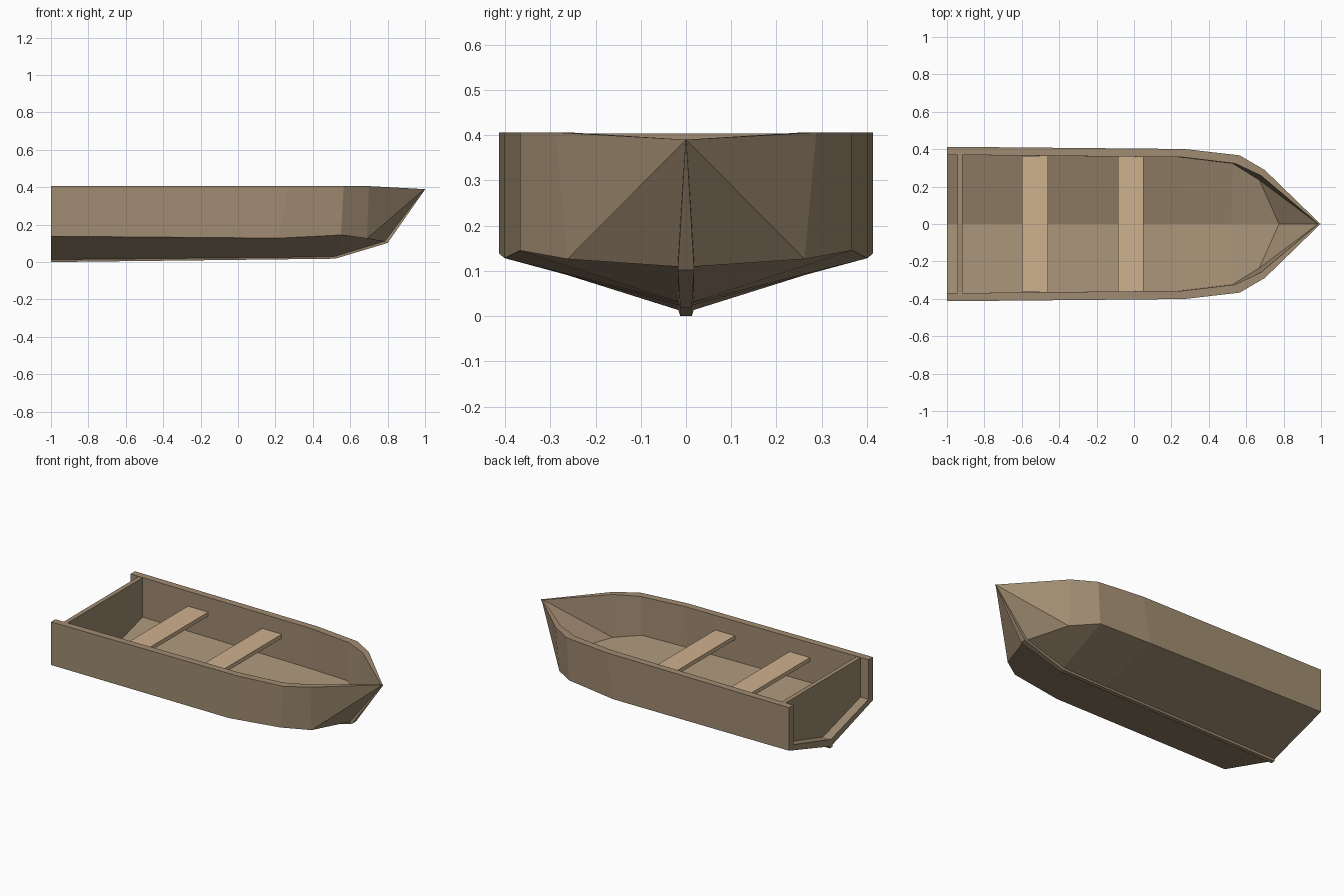
import bpy, bmesh

if "Cube" in bpy.data.objects:
    bpy.data.objects.remove(bpy.data.objects["Cube"])

def material(name, rgb):
    m = bpy.data.materials.new(name)
    m.diffuse_color = (*rgb, 1)
    m.use_nodes = True
    m.node_tree.nodes["Principled BSDF"].inputs["Base Color"].default_value = m.diffuse_color
    return m

hull_wood = material("hull_wood", (0.35, 0.26, 0.165))
seat_wood = material("seat_wood", (0.62, 0.44, 0.27))

def loft(name, outline_rows, faces_extra, mat, mirror=True):
    """Skin consecutive rows of points, then mirror across y."""
    bm = bmesh.new()
    rows = [[bm.verts.new(p) for p in r] for r in outline_rows]
    for a, b in zip(rows, rows[1:]):
        for i in range(len(a) - 1):
            bm.faces.new((a[i], a[i + 1], b[i + 1], b[i]))
    for f in faces_extra:
        bm.faces.new([rows[r][i] for r, i in f])
    bmesh.ops.remove_doubles(bm, verts=bm.verts, dist=0.0005)
    if mirror:
        geom = bm.verts[:] + bm.edges[:] + bm.faces[:]
        bmesh.ops.mirror(bm, geom=geom, axis='Y', merge_dist=0.0005)
    bmesh.ops.recalc_face_normals(bm, faces=bm.faces)
    me = bpy.data.meshes.new(name)
    bm.to_mesh(me)
    bm.free()
    ob = bpy.data.objects.new(name, me)
    bpy.context.collection.objects.link(ob)
    me.materials.append(mat)
    return ob

def box(name, x0, x1, y, z0, z1, mat):
    return loft(name, [[(x, -y, z0), (x, y, z0), (x, y, z1), (x, -y, z1), (x, -y, z0)]
                       for x in (x0, x1)],
                [[(r, i) for i in range(4)] for r in (0, 1)], mat, mirror=False)

# Hull sections: keel x, keel z, chine (x, y, z), gunwale (x, y)
outer = [(-1.0, 0.008, (-1.0, 0.413, 0.138), (-1.0, 0.413)),
         (0.22, 0.020, (0.22, 0.401, 0.128), (0.27, 0.401)),
         (0.52, 0.026, (0.55, 0.367, 0.145), (0.565, 0.367)),
         (0.79, 0.108, (0.69, 0.262, 0.126), (0.70, 0.288))]
inner = [(-1.0, 0.052, (-1.0, 0.370, 0.160), (-1.0, 0.370)),
         (0.22, 0.064, (0.24, 0.357, 0.155), (0.26, 0.357)),
         (0.52, 0.072, (0.53, 0.322, 0.168), (0.54, 0.324)),
         (0.775, 0.14, (0.67, 0.235, 0.15), (0.68, 0.258))]
top, tip, tip_z = 0.406, 0.997, 0.390

# Each row runs inner keel > inner chine > gunwale > outer chine > outer keel
rows = []
for (ox, oz, oc, og), (ix, iz, ic, ig) in zip(outer, inner):
    rows.append([(ix, 0, iz), ic, (*ig, top), (*og, top), oc, (ox, 0, oz)])
bow = [(0.985, 0, tip_z)] * 3 + [(tip, 0, tip_z)] * 3

bm_rows = rows
stern_rim = [[(0, 0), (0, 1), (0, 4), (0, 5)], [(0, 1), (0, 2), (0, 3), (0, 4)]]

def build_hull():
    bm = bmesh.new()
    v = [[bm.verts.new(p) for p in r] for r in bm_rows]
    for a, b in zip(v, v[1:]):
        for i in range(5):
            bm.faces.new((a[i], a[i + 1], b[i + 1], b[i]))
    # bow facets fan into the two tip points
    ti, to = bm.verts.new(bow[0]), bm.verts.new(bow[-1])
    last = v[-1]
    for i, t in ((0, ti), (1, ti), (3, to), (4, to)):
        bm.faces.new((last[i], last[i + 1], t))
    bm.faces.new((last[2], last[3], to, ti))
    for f in stern_rim:
        bm.faces.new([v[r][i] for r, i in f])
    bmesh.ops.mirror(bm, geom=bm.verts[:] + bm.edges[:] + bm.faces[:],
                     axis='Y', merge_dist=0.0005)
    bmesh.ops.recalc_face_normals(bm, faces=bm.faces)
    me = bpy.data.meshes.new("hull")
    bm.to_mesh(me)
    bm.free()
    me.materials.append(hull_wood)
    bpy.context.collection.objects.link(bpy.data.objects.new("hull", me))

build_hull()

# Keel strip that bends up into a tapering stem
path = [(-1.0, 0.0, 0.018, 0.020), (0.52, 0.018, 0.018, 0.020),
        (0.80, 0.102, 0.018, 0.020), (1.0, 0.388, 0.001, 0.004)]
keel_rows = [[(x - h * (0.5 if x > 0.7 else 0), 0, z + h),
              (x - h * (0.5 if x > 0.7 else 0), w, z + h * 0.8),
              (x, w * (0.7 if x < 0.7 else 1), z), (x, 0, z)] for x, z, w, h in path]
loft("keel", keel_rows, [[(0, i) for i in range(4)], [(3, i) for i in range(4)]], hull_wood)

# Transom board set in from the stern, V-shaped to fit the floor
section = [(0, top - 0.002), (0.372, top - 0.002), (0.372, 0.155), (0, 0.048)]
loft("transom", [[(x, y, z) for y, z in section] for x in (-0.945, -0.917)],
     [[(r, i) for i in range(4)] for r in (0, 1)], hull_wood)

# Bench seats
for name, x0, x1 in (("rear_seat", -0.60, -0.46), ("middle_seat", -0.085, 0.05)):
    box(name, x0, x1, 0.363, 0.29, 0.315, seat_wood)
